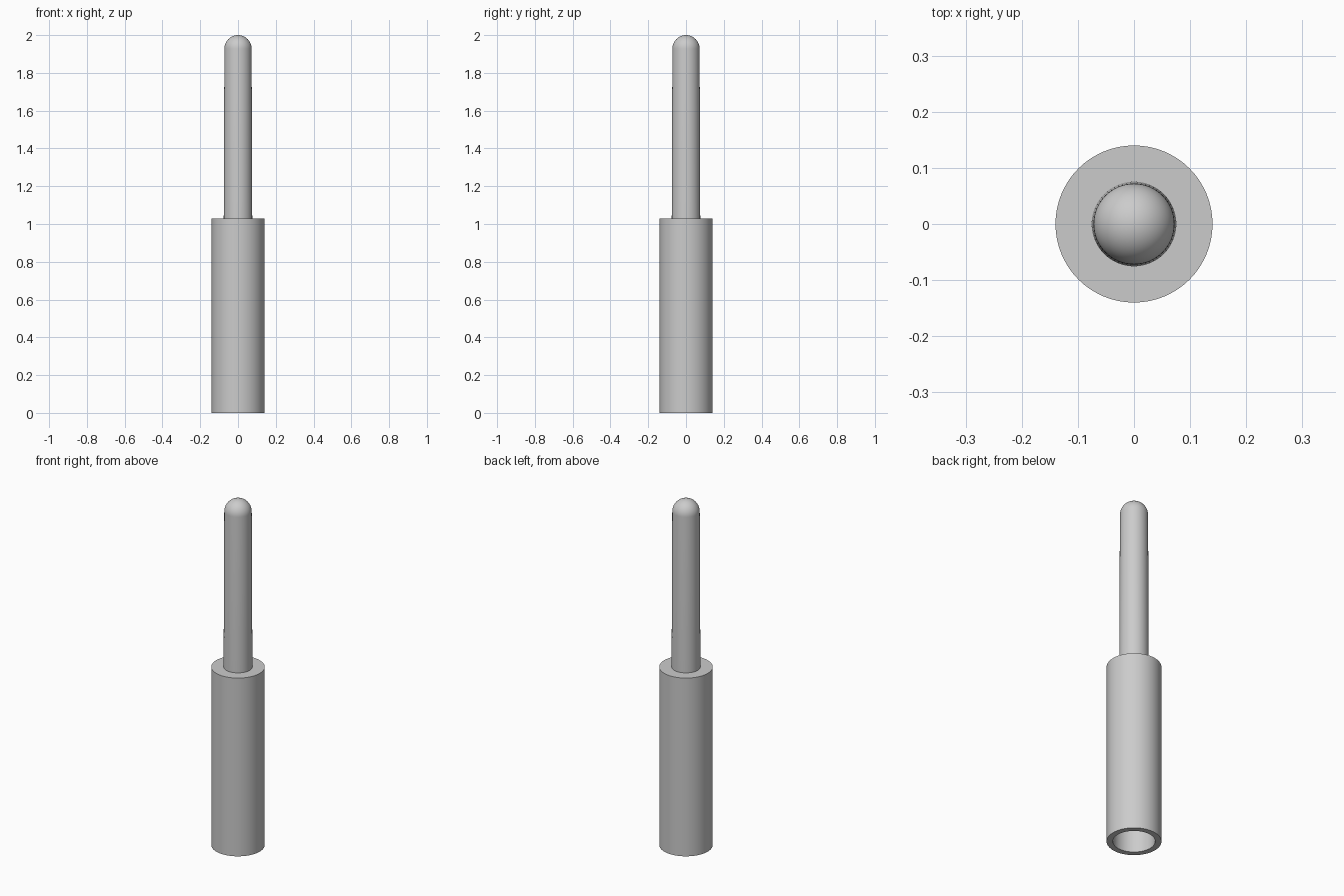
import bpy, bmesh, math

if "Cube" in bpy.data.objects:
    bpy.data.objects.remove(bpy.data.objects["Cube"])

SEGMENTS = 64


def lathe(name, profile):
    """Revolve an (r, z) profile around the z axis."""
    bm = bmesh.new()
    verts = [bm.verts.new((r, 0, z)) for r, z in profile]
    edges = [bm.edges.new(pair) for pair in zip(verts, verts[1:])]
    bmesh.ops.spin(bm, geom=verts + edges, axis=(0, 0, 1), cent=(0, 0, 0),
                   angle=math.tau, steps=SEGMENTS, use_duplicate=False)
    bmesh.ops.remove_doubles(bm, verts=bm.verts, dist=1e-5)
    bmesh.ops.recalc_face_normals(bm, faces=bm.faces)
    mesh = bpy.data.meshes.new(name)
    bm.to_mesh(mesh)
    bm.free()
    obj = bpy.data.objects.new(name, mesh)
    bpy.context.collection.objects.link(obj)
    bpy.ops.object.select_all(action='DESELECT')
    obj.select_set(True)
    bpy.context.view_layer.objects.active = obj
    bpy.ops.object.shade_smooth_by_angle(angle=math.radians(30))
    return obj


# Hollow barrel: blind bore open at the bottom, flat shoulder on top
lathe("barrel", [(0, 0.8), (0.108, 0.8), (0.108, 0), (0.14, 0),
                 (0.14, 1.03), (0, 1.03)])

# Slightly tapered pin with a rounded tip, seated on the shoulder
tip_r, steps = 0.072, 14
dome = [(tip_r * math.cos(a), 2 - tip_r + tip_r * math.sin(a))
        for a in (i * math.pi / 2 / steps for i in range(steps))]
lathe("pin", [(0.0755, 1.03)] + dome + [(0, 2)])
